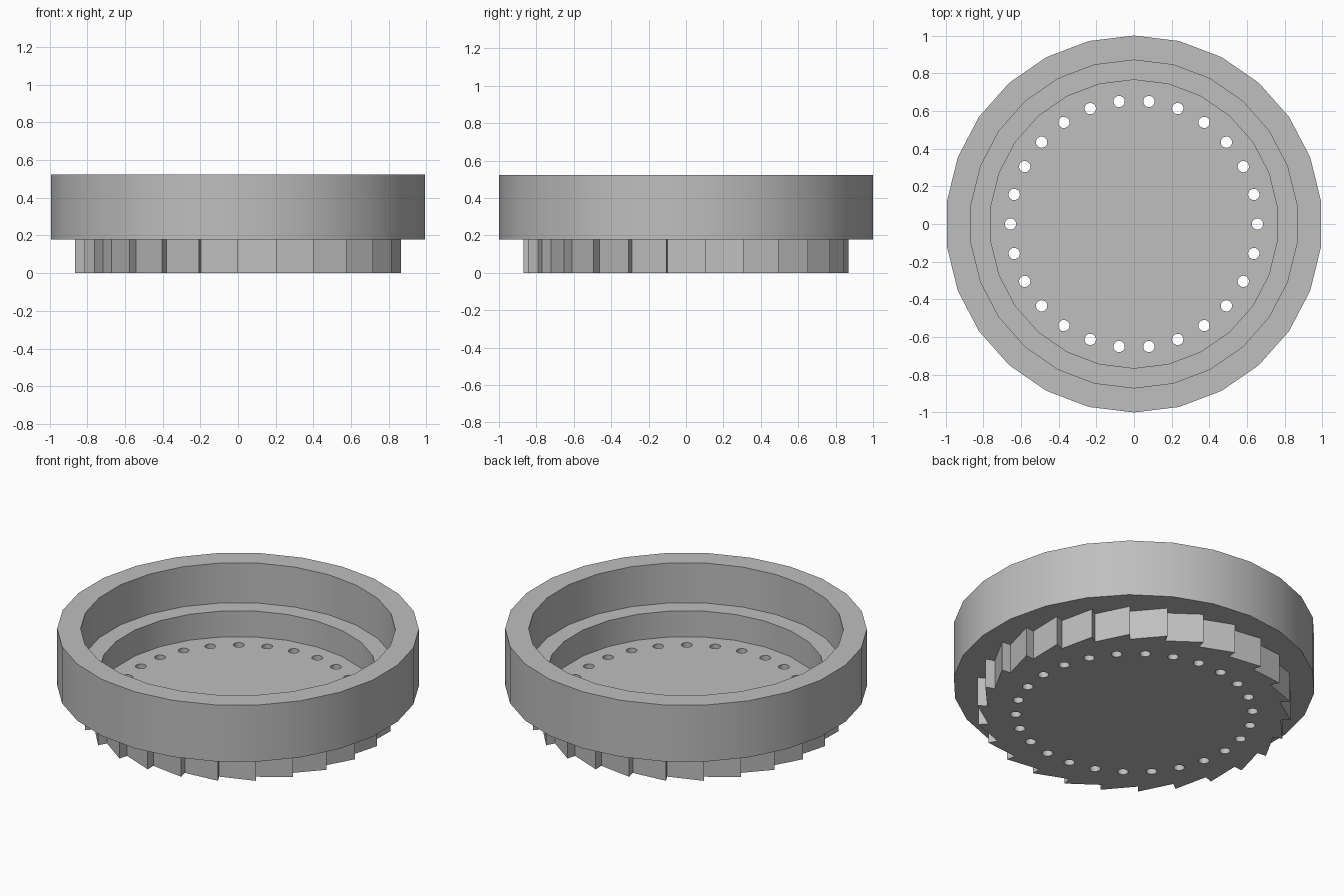
import bpy, bmesh
from math import sin, cos, tau, radians

# Remove the default cube
cube = bpy.data.objects.get("Cube")
if cube:
    bpy.data.objects.remove(cube, do_unlink=True)

SIDES = 26
RIM_R, BORE_R, WELL_R = 1.0, 0.87, 0.765
TIP_R, ROOT_R = 0.87, 0.815
TOP_Z, LEDGE_Z, FLOOR_Z, RIM_Z = 0.523, 0.279, 0.121, 0.178
HOLE_CIRCLE_R, HOLE_R = 0.655, 0.03

grey = bpy.data.materials.new("plain_grey")
grey.use_nodes = True
colour = (0.52, 0.52, 0.52, 1)
grey.diffuse_color = colour
grey.node_tree.nodes["Principled BSDF"].inputs["Base Color"].default_value = colour


def make_object(name, bm):
    bmesh.ops.recalc_face_normals(bm, faces=bm.faces)
    mesh = bpy.data.meshes.new(name)
    bm.to_mesh(mesh)
    bm.free()
    mesh.materials.append(grey)
    obj = bpy.data.objects.new(name, mesh)
    bpy.context.collection.objects.link(obj)
    return obj


def ring(bm, r, z):
    angles = [radians(-90) + tau * i / SIDES for i in range(SIDES)]
    return [bm.verts.new((r * cos(a), r * sin(a), z)) for a in angles]


def bridge(bm, a, b):
    for i in range(SIDES):
        j = (i + 1) % SIDES
        bm.faces.new((a[i], a[j], b[j], b[i]))


# Stepped bowl: outer wall, rim, bore, ledge, well and floor
bm = bmesh.new()
profile = [(RIM_R, RIM_Z), (RIM_R, TOP_Z), (BORE_R, TOP_Z),
           (BORE_R, LEDGE_Z), (WELL_R, LEDGE_Z), (WELL_R, FLOOR_Z)]
loops = [ring(bm, r, z) for r, z in profile]
for lower, upper in zip(loops, loops[1:]):
    bridge(bm, lower, upper)
bm.faces.new(loops[-1])

# Ratchet teeth: a sloping flank and a radial step for each tooth
outer = loops[0]
tips, roots = ring(bm, TIP_R, RIM_Z), ring(bm, ROOT_R, RIM_Z)
low_tips, low_roots = ring(bm, TIP_R, 0), ring(bm, ROOT_R, 0)
underside = []
for i in range(SIDES):
    j = (i + 1) % SIDES
    bm.faces.new((outer[i], outer[j], tips[j], roots[i], tips[i]))
    bm.faces.new((tips[i], roots[i], low_roots[i], low_tips[i]))
    bm.faces.new((roots[i], tips[j], low_tips[j], low_roots[i]))
    underside += [low_tips[i], low_roots[i]]
bm.faces.new(underside)
body = make_object("ratchet_bowl", bm)

# Circle of holes through the floor
bm = bmesh.new()
for i in range(SIDES):
    a = tau * i / SIDES
    made = bmesh.ops.create_cone(bm, cap_ends=True, segments=20, radius1=HOLE_R,
                                 radius2=HOLE_R, depth=0.4)
    bmesh.ops.translate(bm, verts=made["verts"],
                        vec=(HOLE_CIRCLE_R * cos(a), HOLE_CIRCLE_R * sin(a), 0.05))
cutter = make_object("hole_cutter", bm)
cutter.hide_render = True

cut = body.modifiers.new("floor_holes", "BOOLEAN")
cut.operation = "DIFFERENCE"
cut.solver = "EXACT"
cut.object = cutter
bpy.ops.object.select_all(action="DESELECT")
bpy.context.view_layer.objects.active = body
body.select_set(True)
bpy.ops.object.modifier_apply(modifier=cut.name)
bpy.data.objects.remove(cutter, do_unlink=True)

# Smooth round walls, crisp edges
bpy.ops.object.shade_smooth_by_angle(angle=radians(30))
